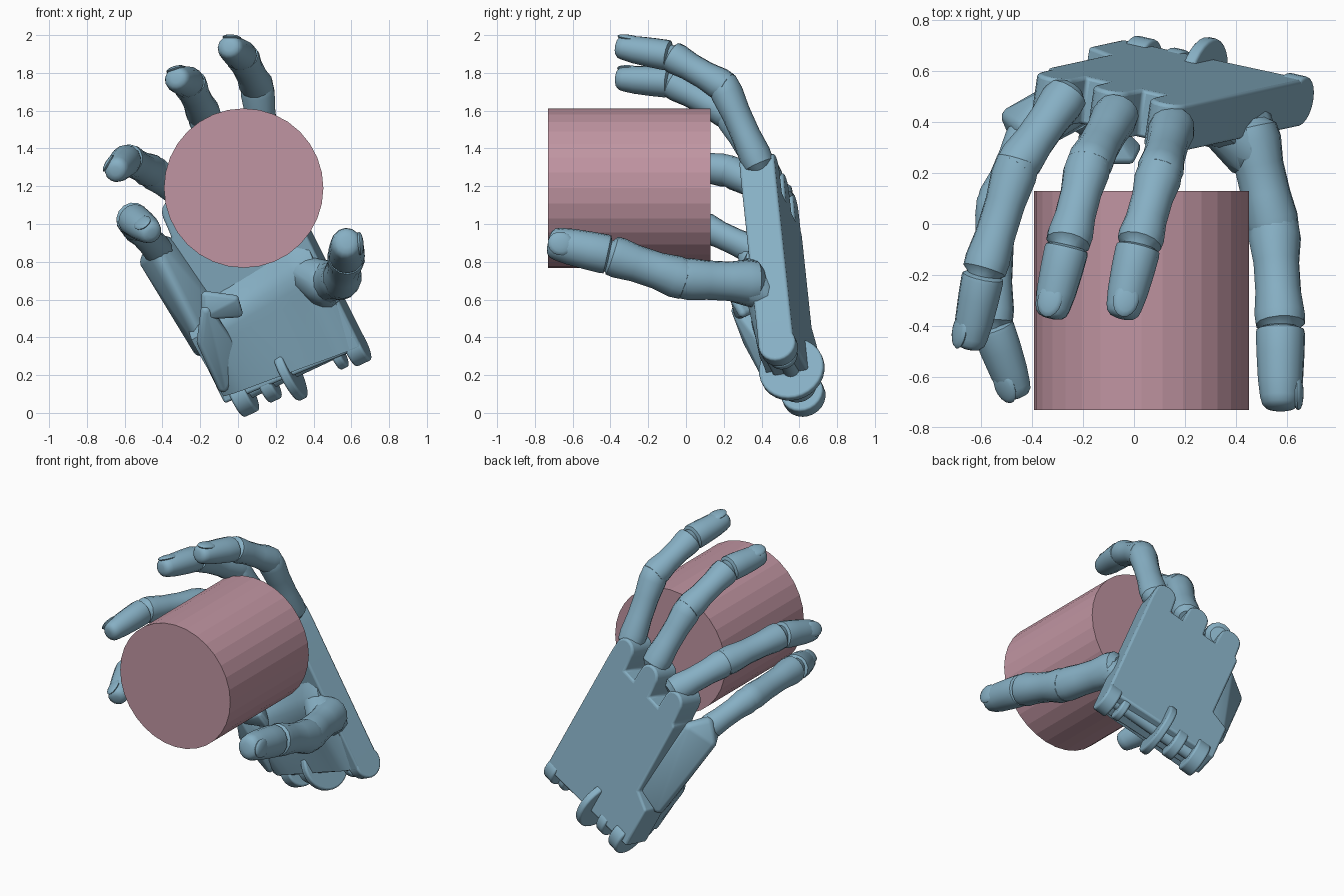
import bpy, bmesh, math
from mathutils import Vector as V, Matrix

if "Cube" in bpy.data.objects:
    bpy.data.objects.remove(bpy.data.objects["Cube"])

def material(name, col):
    m = bpy.data.materials.new(name)
    m.diffuse_color = (*col, 1)
    m.use_nodes = True
    m.node_tree.nodes["Principled BSDF"].inputs["Base Color"].default_value = m.diffuse_color
    return m

SKIN = material("hand_blue", (0.24, 0.43, 0.55))
PINK = material("cylinder_pink", (0.53, 0.30, 0.36))

# palm frame: a across to little finger, b towards fingertips, c out of the back of the hand
O = V((0.69, 0.57, 0.36))
U = V((-0.44, -0.095, 0.893)).normalized()
W = V((-0.90, 0.20, -0.40))
W = (W - U * W.dot(U)).normalized()
N = W.cross(U) * -1
if N.y < 0:
    N = -N

def P(a, b, c=0):
    return O + W * a + U * b + N * c

def finish(bm, name, mat=SKIN, angle=35, bevel=0):
    bmesh.ops.recalc_face_normals(bm, faces=bm.faces)
    me = bpy.data.meshes.new(name)
    bm.to_mesh(me)
    bm.free()
    ob = bpy.data.objects.new(name, me)
    bpy.context.collection.objects.link(ob)
    me.materials.append(mat)
    if bevel:
        b = ob.modifiers.new("bevel", 'BEVEL')
        b.width, b.segments, b.limit_method = bevel, 3, 'ANGLE'
    bpy.ops.object.select_all(action='DESELECT')
    bpy.context.view_layer.objects.active = ob
    ob.select_set(True)
    if angle:
        bpy.ops.object.shade_smooth_by_angle(angle=math.radians(angle))
    return ob

def prism(name, outline, c0, c1, bevel=0):
    """Extrude an outline in the palm plane from depth c0 to c1."""
    bm = bmesh.new()
    f = bm.faces.new([bm.verts.new(P(a, b, c0)) for a, b in outline])
    r = bmesh.ops.extrude_face_region(bm, geom=[f])
    bmesh.ops.translate(bm, vec=N * (c1 - c0), verts=[v for v in r['geom'] if isinstance(v, bmesh.types.BMVert)])
    return finish(bm, name, bevel=bevel)

def hull(name, balls):
    """Rounded solid: convex hull round a set of (point, radius) balls."""
    bm = bmesh.new()
    for p, r in balls:
        bmesh.ops.create_icosphere(bm, subdivisions=2, radius=r, matrix=Matrix.Translation(p))
    res = bmesh.ops.convex_hull(bm, input=bm.verts)
    bmesh.ops.delete(bm, geom=[g for g in set(res['geom_interior'] + res['geom_unused'])
                               if isinstance(g, bmesh.types.BMVert)], context='VERTS')
    return finish(bm, name)

def disc(name, centre, axis, r, width, sides=24, mat=SKIN):
    bm = bmesh.new()
    m = Matrix.Translation(centre) @ axis.to_track_quat('Z', 'Y').to_matrix().to_4x4()
    bmesh.ops.create_cone(bm, cap_ends=True, segments=sides, radius1=r, radius2=r, depth=width, matrix=m)
    return finish(bm, name, mat, bevel=0.012 if mat is SKIN else 0, angle=35 if mat is SKIN else 0)

def tube(name, p, q, back, profile, sides=14):
    """Loft rings of (position along p-q, radius) with a slightly flattened section."""
    d = (q - p).normalized()
    e = (back - d * back.dot(d)).normalized()
    s = d.cross(e)
    bm = bmesh.new()
    rings = []
    for t, r in profile:
        c = p.lerp(q, t)
        rings.append([bm.verts.new(c + s * r * math.cos(k) + e * r * 0.93 * math.sin(k))
                      for k in (2 * math.pi * i / sides for i in range(sides))])
    for A, B in zip(rings, rings[1:]):
        for i in range(sides):
            j = (i + 1) % sides
            bm.faces.new((A[i], A[j], B[j], B[i]))
    bm.faces.new(rings[0])
    bm.faces.new(rings[-1])
    return finish(bm, name)

def nail(name, tip, d, back, r):
    e = (back - d * back.dot(d)).normalized()
    m = Matrix((d.cross(e), d, e)).transposed().to_4x4()
    m.translation = tip - d * 0.068 + e * r * 0.80
    bm = bmesh.new()
    bmesh.ops.create_uvsphere(bm, u_segments=16, v_segments=8, radius=1,
                              matrix=m @ Matrix.Diagonal((r * 0.72, 0.07, r * 0.24, 1)))
    return finish(bm, name)

def finger(name, pts, radii, back=None):
    pts = [V(p) for p in pts]
    back = V(back) if back else pts[1] - (pts[0] + pts[3]) / 2
    for k, part in enumerate(("proximal", "middle")):
        r0, r1 = radii[k], radii[k + 1]
        m = (r0 + r1) / 2 * 0.9
        end = [(0.9, r1), (1.06, r1 * 0.92), (1.14, r1 * 0.6)] if k == 0 else [(0.88, r1 * 1.03), (0.98, r1), (1.02, r1 * 0.75), (1.1, r1 * 0.6)]
        tube(f"{name}_{part}", pts[k], pts[k + 1], back,
             [(-0.12, r0 * 0.6), (-0.04, r0 * 0.95), (0.1, r0), (0.35, m), (0.65, m)] + end)
    r, t = radii[2], radii[3]
    tube(f"{name}_distal", pts[2], pts[3], back,
         [(0.02, r * 0.75), (0.05, r * 0.97), (0.1, r), (0.35, r * 0.97), (0.65, (r + t) / 2), (0.85, t), (0.93, t * 0.9), (0.98, t * 0.68), (1, t * 0.35)])
    nail(f"{name}_nail", pts[3], (pts[3] - pts[2]).normalized(), back, t)

# held cylinder
disc("held_cylinder", V((0.03, -0.30, 1.19)), V((0, 1, 0)), 0.422, 0.86, 32, PINK)

# palm plate with three rounded knuckle prongs
outline = [(0, 0.02), (0, 1.0)]
for c in (0.08, 0.33, 0.58):
    if c > 0.1:
        outline.append((c - 0.08, 0.98))
    outline += [(c - 0.075 * math.cos(math.pi * i / 8), 1.09 + 0.075 * math.sin(math.pi * i / 8)) for i in range(9)]
    outline.append((c + 0.08, 0.98))
outline += [(0.68, 0.96), (0.68, 0.42), (0.80, 0.36), (0.80, 0.06)]
prism("palm", outline, -0.19, 0, bevel=0.025)

# cupped palm heel: a grid that swells toward the thumb and little-finger sides
bm = bmesh.new()
n = 12
def heel_depth(s, t):
    rise = min(t / 0.62, 1)
    d = 0.21 + s * s * (0.06 + 0.10 * rise) + (1 - s) ** 2 * 0.06 * rise
    fade = max(0, (t - 0.66) / 0.34)
    edge = 0.05 * max(0, abs(s - 0.5) * 2 - 0.8) / 0.2
    return d - edge + (0.15 - d) * fade * fade * (3 - 2 * fade)
front = [[bm.verts.new(P(0.02 + 0.76 * i / n, 0.03 + 0.07 * i / n + (0.75 - 0.22 * i / n) * j / n, -heel_depth(i / n, j / n)))
          for j in range(n + 1)] for i in range(n + 1)]
for i in range(n):
    for j in range(n):
        bm.faces.new((front[i][j], front[i + 1][j], front[i + 1][j + 1], front[i][j + 1]))
rim = bmesh.ops.extrude_edge_only(bm, edges=[e for e in bm.edges if e.is_boundary])
for v in [g for g in rim['geom'] if isinstance(g, bmesh.types.BMVert)]:
    v.co += N * (-0.10 - (v.co - O).dot(N))
finish(bm, "palm_heel")
hull("thumb_mound", [(V((0.455, 0.30, 0.69)), 0.12), (V((0.46, 0.44, 0.60)), 0.07), (V((0.26, 0.44, 0.78)), 0.07)])

# separate little-finger palm bone with hinge block
hull("little_metacarpal", [(V(p), r) for p, r in (
    ((-0.17, 0.45, 0.36), 0.05), ((-0.20, 0.58, 0.34), 0.04), ((-0.48, 0.42, 0.80), 0.04), ((-0.42, 0.33, 0.84), 0.06),
    ((-0.36, 0.48, 0.89), 0.04), ((-0.43, 0.39, 0.90), 0.05), ((-0.10, 0.60, 0.45), 0.03), ((-0.10, 0.50, 0.50), 0.04))])
hull("hinge_block", [(V(p), 0.025) for p in (
    (-0.17, 0.26, 0.62), (-0.02, 0.26, 0.60), (-0.15, 0.45, 0.60), (0.0, 0.3, 0.53), (-0.17, 0.28, 0.52))])
hull("heel_side", [(V(p), 0.03) for p in (
    (-0.17, 0.27, 0.54), (-0.19, 0.33, 0.38), (-0.08, 0.46, 0.14), (-0.12, 0.56, 0.30), (-0.12, 0.5, 0.5), (0.0, 0.45, 0.3))])

# wrist hinge lugs and the large centre tab
for i, (a, b, r, w) in enumerate(((0.045, 0.03, 0.10, 0.09), (0.15, 0.03, 0.08, 0.05), (0.56, 0.05, 0.10, 0.07), (0.71, 0.055, 0.115, 0.09))):
    disc(f"wrist_lug_{i + 1}", P(a, b, -0.09), W, r, w)
disc("wrist_tab", V((0.27, 0.56, 0.23)), W, 0.175, 0.05, 28)
disc("wrist_pin", P(0.40, 0.06, -0.09), W, 0.045, 0.70)

# fingers: knuckle, middle joint, end joint, tip
R = (0.092, 0.092, 0.088, 0.070)
finger("index_finger", [(0.15, 0.38, 1.33), (0.10, 0.20, 1.73), (0.02, -0.08, 1.89), (-0.05, -0.37, 1.94)], R)
finger("middle_finger", [(-0.07, 0.43, 1.25), (-0.18, 0.23, 1.58), (-0.26, -0.08, 1.75), (-0.33, -0.37, 1.77)], R)
finger("ring_finger", [(-0.27, 0.50, 1.14), (-0.46, 0.23, 1.28), (-0.59, -0.19, 1.34), (-0.65, -0.49, 1.28)], R)
finger("little_finger", [(-0.42, 0.36, 0.86), (-0.54, 0.08, 0.99), (-0.56, -0.39, 1.03), (-0.455, -0.68, 0.95)], (0.08, 0.085, 0.088, 0.068))
finger("thumb", [(0.46, 0.36, 0.69), (0.55, -0.02, 0.71), (0.575, -0.40, 0.835), (0.575, -0.73, 0.905)], (0.12, 0.112, 0.105, 0.087), back=(1, -0.1, 0.1))
